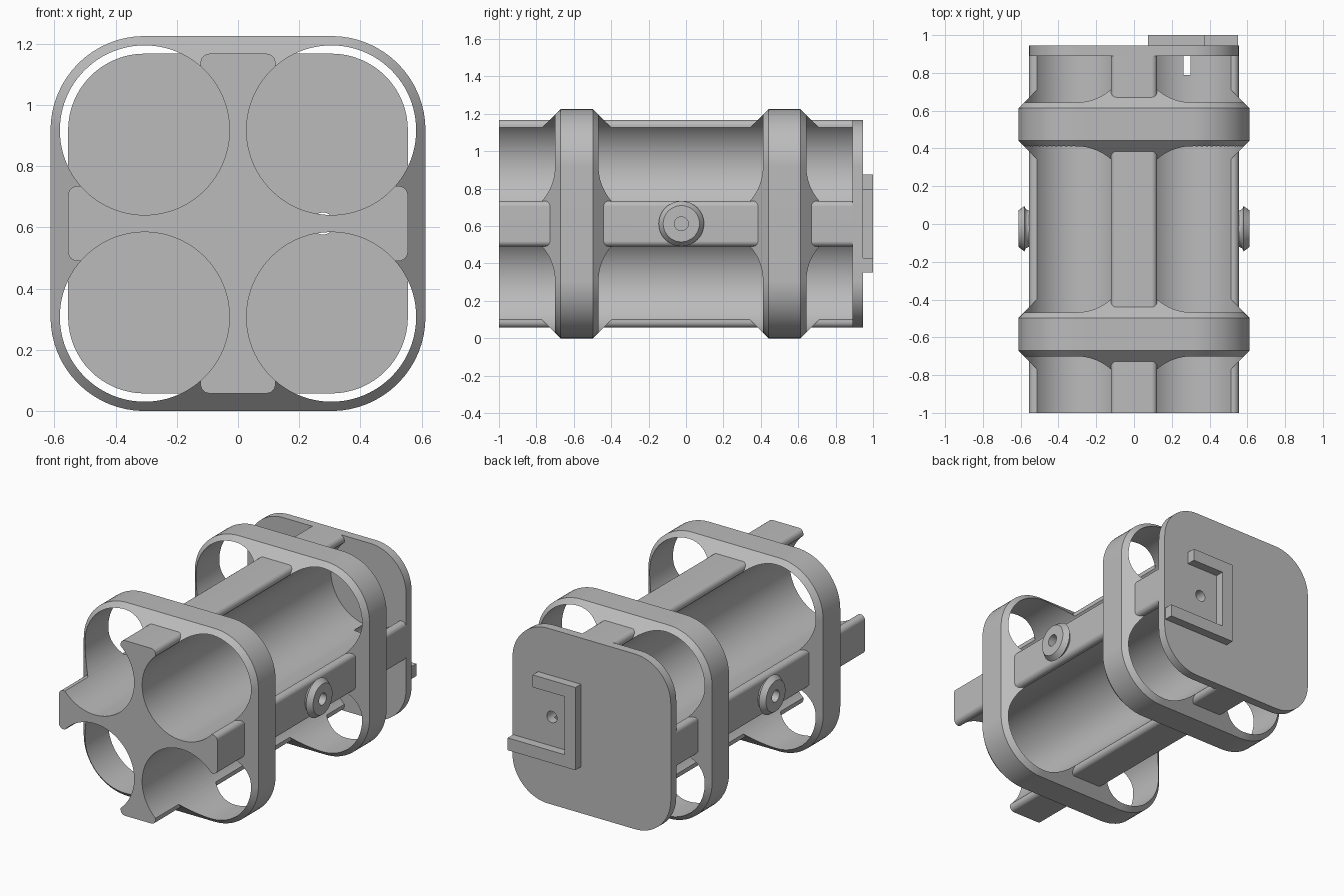
import bpy, bmesh, math
from mathutils import Vector, Matrix

if "Cube" in bpy.data.objects:
    bpy.data.objects.remove(bpy.data.objects["Cube"], do_unlink=True)

MID = 0.6125        # height of the long axis
BORE = 0.277        # radius of the four round channels
OFF = 0.305         # channel offset from the axis
CORE = 0.555        # reach of the cross arms
ARM = 0.1225        # half width of an arm
BACK = 0.89         # front of the back plate

grey = bpy.data.materials.new("plain grey")
grey.use_nodes = True
colour = (0.5, 0.5, 0.5, 1)
grey.diffuse_color = colour
grey.node_tree.nodes["Principled BSDF"].inputs["Base Color"].default_value = colour


def arc(cx, cz, r, start, steps):
    """Quarter circle of profile points, counter-clockwise."""
    return [(cx + r * math.cos(a), cz + r * math.sin(a))
            for a in (start + math.pi / 2 * i / steps for i in range(steps + 1))]


def rounded_square(half, r, steps=16):
    c = half - r
    pts = []
    for i, (sx, sz) in enumerate([(1, 1), (-1, 1), (-1, -1), (1, -1)]):
        pts += arc(sx * c, sz * c, r, i * math.pi / 2, steps)
    return pts


def cross_profile(fillet=0.03):
    """Plus shape with filleted arm tips."""
    c, w = CORE - fillet, ARM - fillet
    arm = arc(c, -w, fillet, -math.pi / 2, 6) + arc(c, w, fillet, 0, 6) + [(ARM, ARM)]
    pts = []
    for i in range(4):
        turn = Matrix.Rotation(i * math.pi / 2, 2)
        pts += [tuple(turn @ Vector(p)) for p in arm]
    return pts


def circle(r, cx=0, cz=0, n=96):
    return [(cx + r * math.cos(math.tau * i / n), cz + r * math.sin(math.tau * i / n))
            for i in range(n)]


def loft(name, sections, matrix=None):
    """Solid through matching profiles placed along y, centred on the long axis."""
    bm = bmesh.new()
    rings = [[bm.verts.new((x, y, z)) for x, z in pts] for y, pts in sections]
    n = len(rings[0])
    for a, b in zip(rings, rings[1:]):
        for i in range(n):
            j = (i + 1) % n
            bm.faces.new((a[i], a[j], b[j], b[i]))
    bm.faces.new(rings[0])
    bm.faces.new(rings[-1])
    bmesh.ops.recalc_face_normals(bm, faces=bm.faces)
    if matrix:
        bm.transform(matrix)
    bm.transform(Matrix.Translation((0, 0, MID)))
    mesh = bpy.data.meshes.new(name)
    bm.to_mesh(mesh)
    bm.free()
    mesh.materials.append(grey)
    ob = bpy.data.objects.new(name, mesh)
    bpy.context.collection.objects.link(ob)
    return ob


def activate(ob):
    bpy.ops.object.select_all(action='DESELECT')
    ob.select_set(True)
    bpy.context.view_layer.objects.active = ob


def combine(ob, tool, operation):
    """Apply a boolean and discard the tool."""
    mod = ob.modifiers.new("cut", 'BOOLEAN')
    mod.operation, mod.solver, mod.object = operation, 'EXACT', tool
    activate(ob)
    bpy.ops.object.modifier_apply(modifier=mod.name)
    bpy.data.objects.remove(tool, do_unlink=True)


def finish(ob):
    activate(ob)
    bpy.ops.object.shade_smooth_by_angle(angle=math.radians(25))
    mod = ob.modifiers.new("even shading", 'WEIGHTED_NORMAL')
    mod.keep_sharp = True


def side_matrix(side):
    """Turn the loft axis from y to the given side, at the boss position."""
    return (Matrix.Translation((0, -0.025, 0))
            @ Matrix.Rotation(-side * math.pi / 2, 4, 'Z'))


# Cross-shaped core with two chamfered hoops
body = loft("channel_frame", [(-1, cross_profile()), (BACK, cross_profile())])
SLOPE = 0.11
for a, b in [(-0.67, -0.498), (0.442, 0.613)]:
    steps = [(a - SLOPE, SLOPE), (a, 0), (b, 0), (b + SLOPE, SLOPE)]
    hoop = loft("hoop", [(y, rounded_square(MID - d, MID - OFF - d)) for y, d in steps])
    combine(body, hoop, 'UNION')

# Four long round channels
for sx in (-1, 1):
    for sz in (-1, 1):
        bore = circle(BORE, sx * OFF, sz * OFF)
        combine(body, loft("bore", [(-1.2, bore), (1.2, bore)]), 'DIFFERENCE')

# Screw hole from the back into the thin web
screw = circle(0.036, 0.278, 0, 32)
combine(body, loft("screw_hole", [(0.79, screw), (1.2, screw)]), 'DIFFERENCE')

# Back plate with the screw hole through it
plate = loft("back_plate", [(y, rounded_square(CORE, 0.25)) for y in (BACK, 0.945)])
combine(plate, loft("plate_hole", [(0.8, screw), (1.2, screw)]), 'DIFFERENCE')
finish(plate)

# Bracket on the back: long lower bar, upright, short upper bar
low, high, inner, bar = -0.262, 0.262, 0.075, 0.078
bracket = [(inner, low), (0.55, low), (0.55, low + bar), (inner + bar, low + bar),
           (inner + bar, high - bar), (0.375, high - bar), (0.375, high), (inner, high)]
loft("back_bracket", [(0.945, bracket), (1.0, bracket)])

# Side bosses with a flared foot and a blind hole
for side, label in [(1, "left"), (-1, "right")]:
    turn = side_matrix(side)
    flare = 0.024
    foot = [(CORE + flare * (1 - math.cos(t)), 0.097 + flare * (1 - math.sin(t)))
            for t in (math.pi / 2 * i / 6 for i in range(7))]
    foot = [(CORE + flare - (x - CORE), r) for x, r in reversed(foot)]
    foot = sorted(foot)
    radii = [(CORE - 0.01, foot[0][1])] + foot + [(MID - 0.001, 0.097)]
    boss = loft(label + "_boss", [(x, circle(r, n=48)) for x, r in radii], turn)
    hole = circle(0.037, n=32)
    for target in (boss, body):
        combine(target, loft("boss_hole", [(0.45, hole), (0.7, hole)], turn), 'DIFFERENCE')
    finish(boss)

finish(body)
